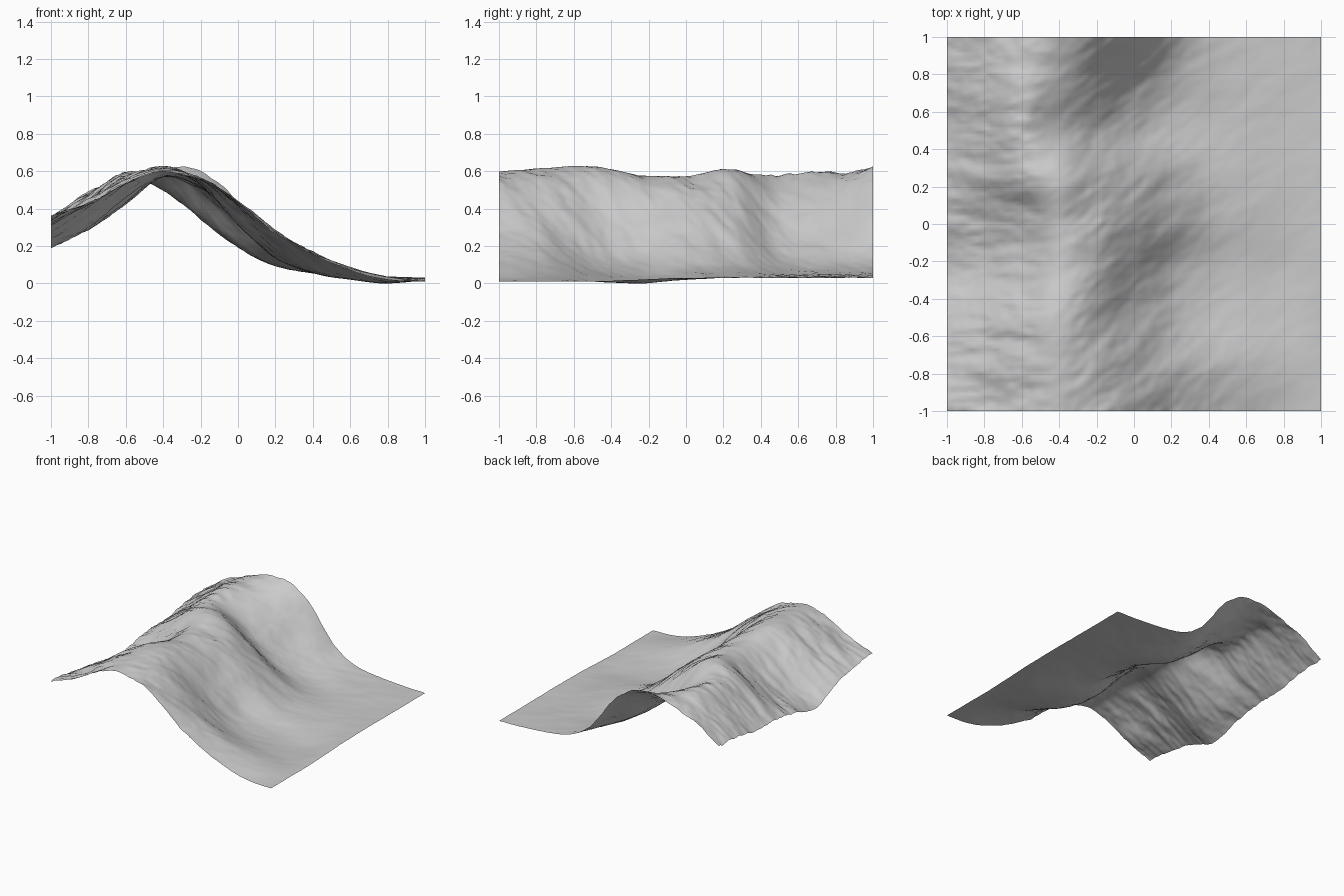
import bpy, bmesh
from mathutils import Vector, noise

if "Cube" in bpy.data.objects:
    bpy.data.objects.remove(bpy.data.objects["Cube"])

# Cross-section profiles (x from -1 to 1 in steps of 0.2), front to back in steps of 0.25
PROFILES = []
for text in (
    ".36 .43 .53 .60 .555 .43 .27 .15 .07 .02 .01",
    ".34 .44 .55 .615 .56 .42 .265 .155 .085 .035 .01",
    ".28 .41 .55 .625 .53 .33 .165 .08 .04 .01 .01",
    ".19 .29 .445 .575 .52 .32 .14 .055 .02 .00 .02",
    ".25 .33 .45 .575 .52 .38 .21 .085 .04 .02 .03",
    ".29 .42 .56 .605 .49 .335 .18 .085 .045 .03 .03",
    ".30 .44 .57 .495 .345 .195 .10 .055 .04 .03 .03",
    ".34 .47 .585 .55 .42 .23 .11 .065 .045 .035 .03",
    ".36 .49 .575 .625 .61 .43 .18 .08 .05 .035 .03",
):
    PROFILES.append([float(v) for v in text.split()])


def spline(values, t):
    """Catmull-Rom interpolation of evenly spaced values, t in 0..1."""
    n = len(values) - 1
    i = min(int(t * n), n - 1)
    f = t * n - i
    b, c = values[i], values[i + 1]
    a = values[i - 1] if i > 0 else 2 * b - c
    d = values[i + 2] if i + 2 <= n else 2 * c - b
    return b + 0.5 * f * (c - a + f * (2*a - 5*b + 4*c - d + f * (3*(b - c) + d - a)))


def height(x, y):
    u, v = (x + 1) / 2, (y + 1) / 2
    base = spline([spline(p, u) for p in PROFILES], v)
    # Erosion gullies: diagonal right of the crest, straight across on the left
    diagonal = Vector((1.9 * (0.8 * x + 0.6 * y), 6 * (0.8 * y - 0.6 * x), 3.7))
    straight = Vector((2.2 * x, 6.5 * y, 8.1))
    mix = min(1, max(0, (x + 0.55) / 0.2))
    rough = (mix * noise.fractal(diagonal, 0.6, 2.1, 6)
             + (1 - mix) * noise.fractal(straight, 0.6, 2.1, 6))
    strength = 0.002 + 0.016 * min(1, max(0, base - 0.02) / 0.25)
    fade = min(1, abs(x + 0.4) / 0.15)
    return base + rough * strength * (0.4 + 0.6 * fade)


# Mountain ridge terrain sheet
bm = bmesh.new()
bmesh.ops.create_grid(bm, x_segments=110, y_segments=110, size=1)
for v in bm.verts:
    v.co.z = height(v.co.x, v.co.y)
low = min(v.co.z for v in bm.verts)
for v in bm.verts:
    v.co.z -= low
for f in bm.faces:
    f.smooth = True
mesh = bpy.data.meshes.new("mountain_ridge")
bm.to_mesh(mesh)
bm.free()
terrain = bpy.data.objects.new("mountain_ridge", mesh)
bpy.context.collection.objects.link(terrain)
